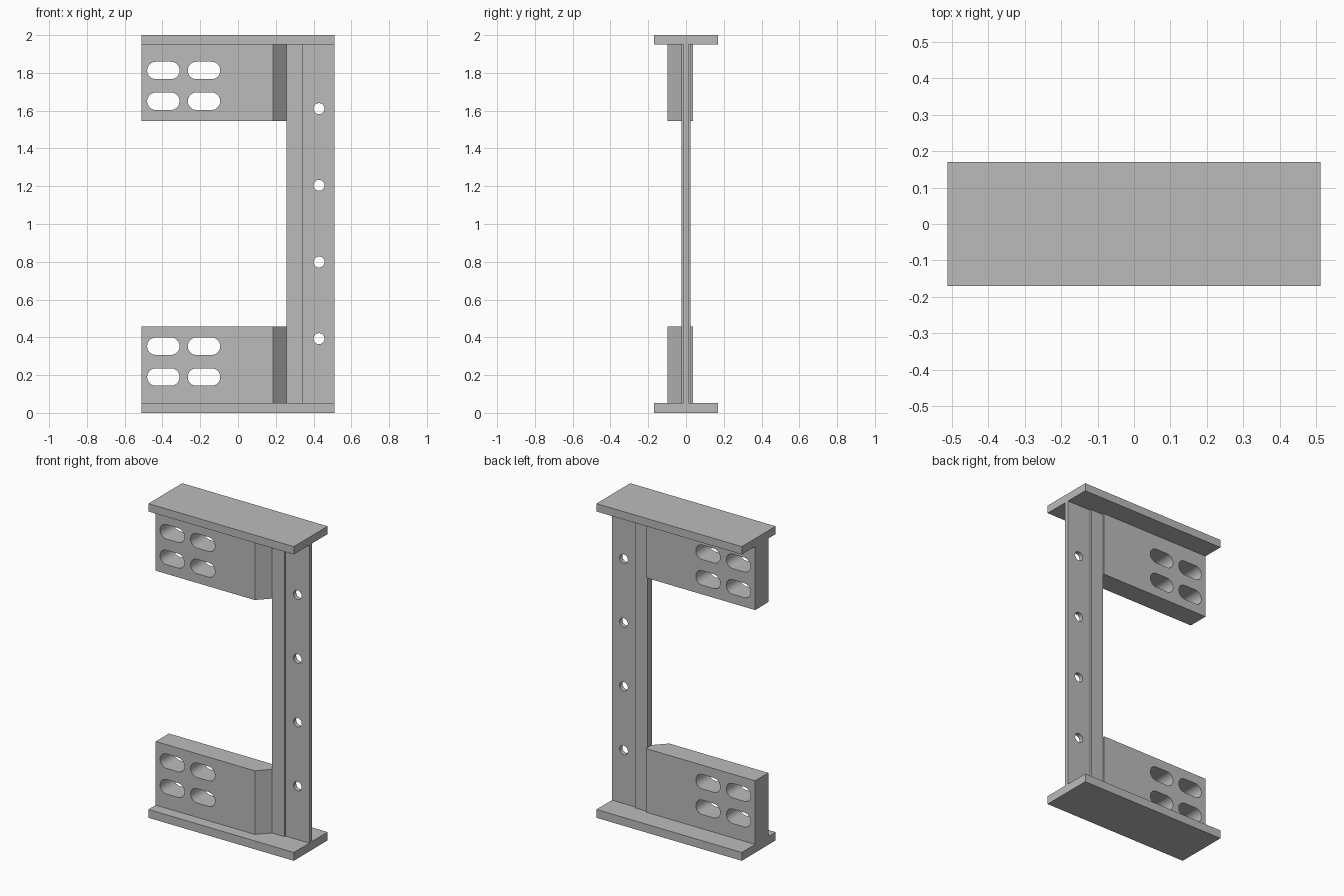
import bpy
import bmesh
from math import cos, sin, pi

if "Cube" in bpy.data.objects:
    bpy.data.objects.remove(bpy.data.objects["Cube"])

HALF_X, HALF_Y = 0.512, 0.17
BOTTOM, TOP = 0.053, 1.95
POST_X = 0.256

# Single steel-grey material
steel = bpy.data.materials.new("steel grey")
steel.use_nodes = True
colour = (0.5, 0.5, 0.5, 1)
steel.diffuse_color = colour
steel.node_tree.nodes["Principled BSDF"].inputs["Base Color"].default_value = colour


def add_prism(bm, outline, direction):
    """Extrude a closed outline of 3D points along a direction."""
    face = bm.faces.new([bm.verts.new(p) for p in outline])
    result = bmesh.ops.extrude_face_region(bm, geom=[face], use_keep_orig=True)
    moved = [v for v in result["geom"] if isinstance(v, bmesh.types.BMVert)]
    bmesh.ops.translate(bm, verts=moved, vec=direction)


def finish(name, bm):
    bmesh.ops.recalc_face_normals(bm, faces=bm.faces[:])
    mesh = bpy.data.meshes.new(name)
    bm.to_mesh(mesh)
    bm.free()
    mesh.materials.append(steel)
    obj = bpy.data.objects.new(name, mesh)
    bpy.context.collection.objects.link(obj)
    return obj


def extruded_plan(name, plan, z0, z1):
    bm = bmesh.new()
    add_prism(bm, [(x, y, z0) for x, y in plan], (0, 0, z1 - z0))
    return finish(name, bm)


def slot_outline(cx, cz, radius, straight, steps=16):
    """Rounded slot in the xz plane; a circle when straight is zero."""
    points = []
    for side in (1, -1):
        for i in range(steps + 1 if straight else steps):
            a = -pi / 2 + pi * i / steps
            points.append((cx + side * (straight / 2 + radius * cos(a)),
                           -0.5, cz + side * radius * sin(a)))
    return points


def cut(obj, outlines):
    """Cut through-holes along y, then drop the cutter."""
    bm = bmesh.new()
    for outline in outlines:
        add_prism(bm, outline, (0, 1, 0))
    cutter = finish("hole_cutter", bm)
    cutter.hide_render = True
    mod = obj.modifiers.new("holes", 'BOOLEAN')
    mod.operation = 'DIFFERENCE'
    mod.solver = 'EXACT'
    mod.object = cutter
    bpy.ops.object.select_all(action='DESELECT')
    obj.select_set(True)
    bpy.context.view_layer.objects.active = obj
    bpy.ops.object.modifier_apply(modifier=mod.name)
    bpy.data.objects.remove(cutter)
    bpy.ops.object.shade_smooth_by_angle(angle=pi / 6)


# End plates
plate = [(-HALF_X, -HALF_Y), (HALF_X, -HALF_Y), (HALF_X, HALF_Y), (-HALF_X, HALF_Y)]
extruded_plan("bottom_plate", plate, 0, BOTTOM)
extruded_plan("top_plate", plate, TOP, 2)

# Upright post: thick inner strip stepping down to a thin drilled flange
thick, thin, step_x = 0.024, 0.014, 0.344
post = extruded_plan("post", [
    (POST_X, -thick), (step_x, -thick), (step_x, -thin), (HALF_X, -thin),
    (HALF_X, thin), (step_x, thin), (step_x, thick), (POST_X, thick)], BOTTOM, TOP)
cut(post, [slot_outline(0.429, 0.393 + 0.406 * i, 0.029, 0) for i in range(4)])

# Slotted brackets, chamfered at the front towards the post
bracket_plan = [(-HALF_X, -0.097), (0.186, -0.097), (POST_X, -thick),
                (POST_X, 0.036), (-HALF_X, 0.036)]
for name, z0, z1, rows in (("lower_bracket", BOTTOM, 0.458, (0.19, 0.353)),
                           ("upper_bracket", 1.545, TOP, (1.65, 1.813))):
    bracket = extruded_plan(name, bracket_plan, z0, z1)
    cut(bracket, [slot_outline(x, z, 0.046, 0.08)
                  for x in (-0.395, -0.18) for z in rows])
